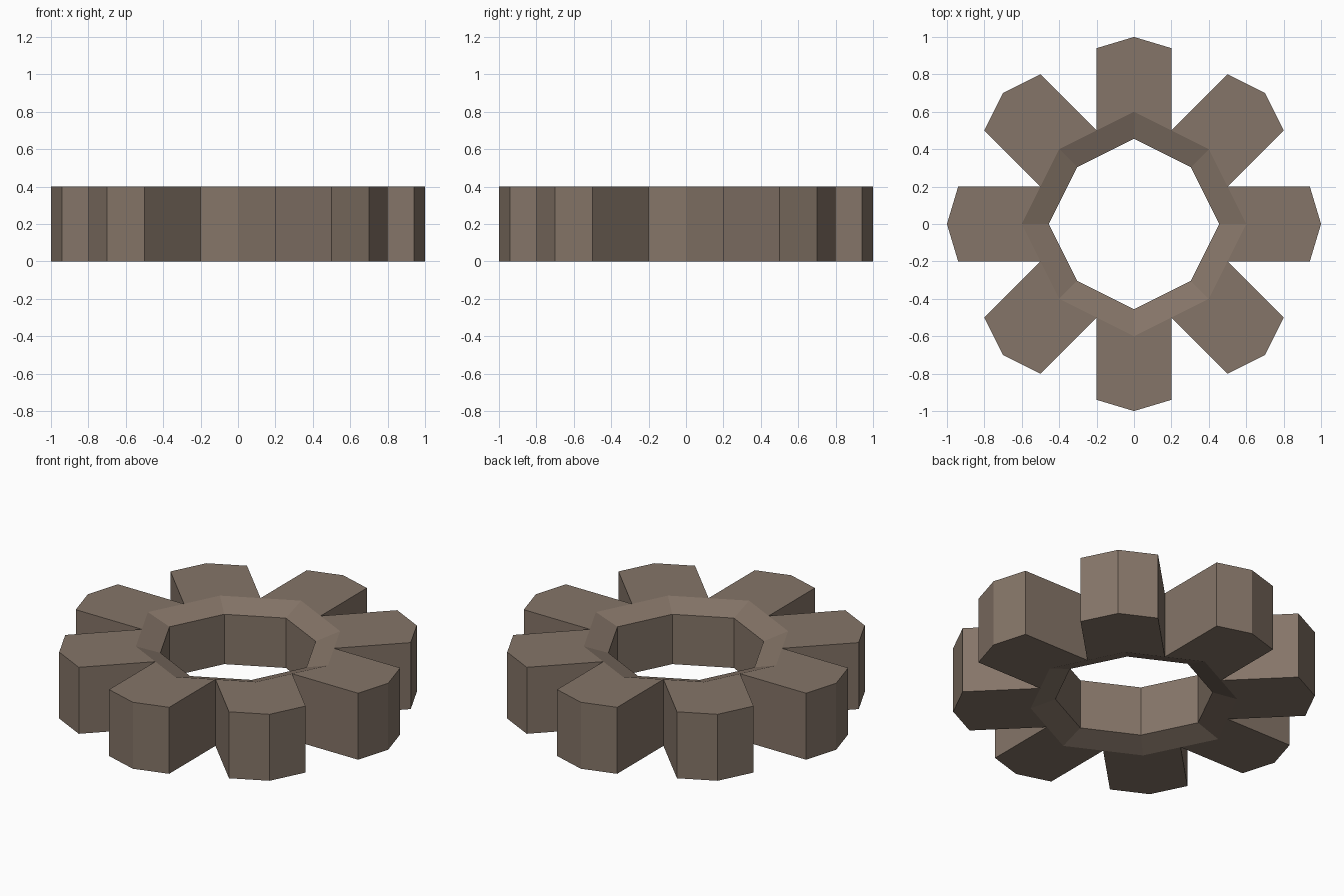
import bpy, bmesh

if "Cube" in bpy.data.objects:
    bpy.data.objects.remove(bpy.data.objects["Cube"])

HEIGHT, CHAMFER, BORE = 0.40, 0.05, 0.76

mat = bpy.data.materials.new("warm grey brown")
mat.diffuse_color = (0.235, 0.178, 0.138, 1)
mat.use_nodes = True
mat.node_tree.nodes["Principled BSDF"].inputs["Base Color"].default_value = mat.diffuse_color

# Each tooth: valley, three tip points, next valley, and the rim corner behind it
straight = [(-.2, .5), (-.2, .94), (0, 1), (.2, .94), (.2, .5), (0, .6)]
diagonal = [(.2, .5), (.5, .8), (.7, .7), (.8, .5), (.5, .2), (.4, .4)]


def turn(p, k):
    for _ in range(k):
        p = (p[1], -p[0])
    return p


teeth = [[turn(p, k) for p in tooth] for k in range(4) for tooth in (straight, diagonal)]
bm = bmesh.new()


def face(points):
    bm.faces.new([bm.verts.new(p) for p in points])


def at(p, z, s=1.0):
    return (p[0] * s, p[1] * s, z)


for i, tooth in enumerate(teeth):
    # Top and bottom of the tooth
    for z in (0, HEIGHT):
        face([at(p, z) for p in tooth])
    # Outer walls
    for a, b in zip(tooth[:4], tooth[1:5]):
        face([at(a, 0), at(b, 0), at(b, HEIGHT), at(a, HEIGHT)])
    # Sloped rim above and below, and the bore wall
    a, valley, b = tooth[5], tooth[4], teeth[(i + 1) % 8][5]
    for z, zi in ((0, CHAMFER), (HEIGHT, HEIGHT - CHAMFER)):
        face([at(a, z), at(valley, z), at(b, z), at(b, zi, BORE), at(a, zi, BORE)])
    face([at(a, CHAMFER, BORE), at(b, CHAMFER, BORE),
          at(b, HEIGHT - CHAMFER, BORE), at(a, HEIGHT - CHAMFER, BORE)])

bmesh.ops.remove_doubles(bm, verts=bm.verts, dist=0.0005)
bmesh.ops.recalc_face_normals(bm, faces=bm.faces)
mesh = bpy.data.meshes.new("gear_wheel")
bm.to_mesh(mesh)
bm.free()
mesh.materials.append(mat)
bpy.context.collection.objects.link(bpy.data.objects.new("gear_wheel", mesh))
